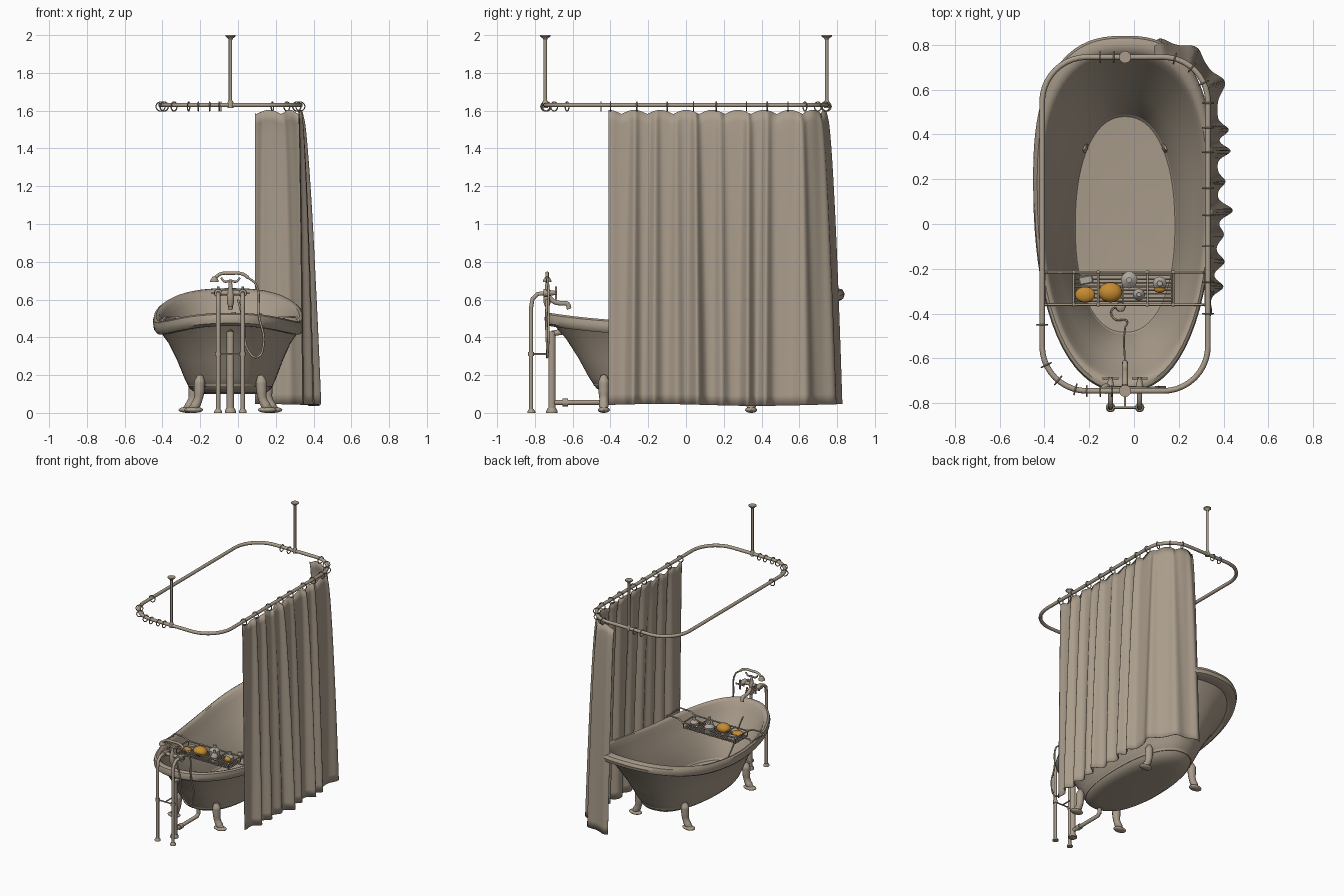
import bpy, bmesh, math
from mathutils import Vector, Matrix

if "Cube" in bpy.data.objects:
    bpy.data.objects.remove(bpy.data.objects["Cube"])

def mat(name, c):
    m = bpy.data.materials.new(name)
    m.diffuse_color = (*c, 1)
    m.use_nodes = True
    m.node_tree.nodes["Principled BSDF"].inputs["Base Color"].default_value = m.diffuse_color
    return m
BEIGE = mat("warm_beige", (.40, .335, .26))
ORANGE = mat("orange_sponge", (.56, .26, .03))
GREY = mat("pale_soap", (.42, .39, .34))
CX = -.04  # centre line of tub and rail

def finish(bm, name, m=BEIGE):
    bmesh.ops.recalc_face_normals(bm, faces=bm.faces)
    me = bpy.data.meshes.new(name)
    bm.to_mesh(me); bm.free()
    ob = bpy.data.objects.new(name, me)
    me.materials.append(m)
    bpy.context.collection.objects.link(ob)
    return ob

def tube(name, pts, r, smooth=False, cyclic=False, radii=None, m=BEIGE, res=3):
    cu = bpy.data.curves.new(name, 'CURVE')
    cu.dimensions = '3D'; cu.bevel_depth = r; cu.bevel_resolution = res
    cu.use_fill_caps = True; cu.resolution_u = 6
    sp = cu.splines.new('BEZIER' if smooth else 'POLY')
    P = sp.bezier_points if smooth else sp.points
    P.add(len(pts) - 1)
    for i, p in enumerate(pts):
        P[i].co = p if smooth else (*p, 1)
        P[i].radius = radii[i] if radii else 1
        if smooth:
            P[i].handle_left_type = P[i].handle_right_type = 'AUTO'
    sp.use_cyclic_u = cyclic
    ob = bpy.data.objects.new(name, cu)
    bpy.context.collection.objects.link(ob)
    cu.materials.append(m)
    bpy.ops.object.select_all(action='DESELECT')
    ob.select_set(True); bpy.context.view_layer.objects.active = ob
    bpy.ops.object.convert(target='MESH')
    return ob

def loft(rings):
    bm = bmesh.new()
    V = [[bm.verts.new(p) for p in ring] for ring in rings]
    n = len(V[0])
    for a, b in zip(V, V[1:]):
        for i in range(n):
            bm.faces.new((a[i], a[(i+1) % n], b[(i+1) % n], b[i]))
    bm.faces.new(V[0]); bm.faces.new(V[-1])
    return bm

def lathe(name, prof, loc, axis='Z', m=BEIGE, n=20):
    R = Matrix.Rotation(-math.pi/2, 3, 'X') if axis == 'Y' else Matrix.Identity(3)
    rings = [[Vector(loc) + R @ Vector((r*math.cos(2*math.pi*i/n), r*math.sin(2*math.pi*i/n), z))
              for i in range(n)] for r, z in prof]
    return finish(loft(rings), name, m)

def ball(name, loc, size, m=BEIGE):
    bm = bmesh.new()
    bmesh.ops.create_uvsphere(bm, u_segments=20, v_segments=12, radius=1)
    bmesh.ops.transform(bm, matrix=Matrix.Translation(loc) @ Matrix.Diagonal((*size, 1)), verts=bm.verts)
    return finish(bm, name, m)

# --- slipper tub: one closed loft, outside then over the rolled rim to the inside
def rim_z(y):
    d = y + .15
    return .485 + (.045*(d/.6)**2 if d < 0 else .175*(d/.99)**1.8)
PROFILE = [(-.5, 0, 0), (-.25, .015, 0), (-.08, .07, 0), (.07, .2, 0), (.3, .45, 0), (.55, .68, 0),
           (.78, 1, -.07), (.9, 1, -.07), (.98, 1, -.055), (1, 1, -.03), (.97, 1, -.008), (.9, 1, 0),
           (.82, 1, -.005), (.76, 1, -.02), (.69, 1, -.06), (.46, .66, 0), (.22, .42, 0), (.03, .21, 0),
           (-.03, .1, 0), (-.5, .08, 0)]
def superellipse(c, s, e):
    r = (abs(c)**e + abs(s)**e)**(-1/e)
    return c*r, s*r
def tub_ring(u, v, dz, n=80):
    out = []
    for i in range(n):
        a = 2*math.pi*i/n
        c, s = math.cos(a), math.sin(a)
        ex, ey = superellipse(c, s, 2.3 if s < 0 else 2.55)
        bx, by = superellipse(c, s, 2.25)
        rx, ry = (.41 if c < 0 else .395)*ex, .2 + (.95 if s < 0 else .64)*ey
        x, y = .23*bx*(1-u) + rx*u, .495*by*(1-u) + ry*u
        out.append((CX + x, y, .1 + v*(rim_z(ry) - .1) + dz))
    return out
finish(loft([tub_ring(*p) for p in PROFILE]), "tub")

# --- claw feet
for sx in (-1, 1):
    for y, o in ((-.435, -.02), (.345, .01)):
        w = "front" if y < 0 else "back"
        f = lambda d, z: (CX + sx*(d + o), y, z)
        tube(f"{w}_foot", [f(.178, .2), f(.183, .165), f(.185, .115), f(.19, .075), f(.21, .035), f(.235, .016)],
             .03, True, radii=[.5, 1, .95, .8, .85, .5])
        ball(f"{w}_foot_paw", f(.215, .016), (.05, .032, .016))

# --- rail as rounded rectangle, ceiling posts and rings
rail = []
for k, (sx, sy) in enumerate(((1, 1), (-1, 1), (-1, -1), (1, -1))):
    for i in range(11):
        a = math.pi/2*(k + i/10)
        rail.append((CX + sx*.17 + .2*math.cos(a), sy*.545 + .2*math.sin(a), 1.63))
tube("curtain_rail", rail, .0125, cyclic=True)
for y in (-.745, .745):
    tube("ceiling_post", [(CX, y, 1.63), (CX, y, 1.99)], .009)
    lathe("ceiling_flange", [(.01, 1.975), (.014, 1.983), (.027, 1.993), (.027, 2)], (CX, y, 0))
    lathe("post_socket", [(.015, 1.615), (.015, 1.645), (.011, 1.655)], (CX, y, 0))

def ring(x, y, tangent):
    t = Vector((math.cos(tangent), math.sin(tangent), 0))
    s = Vector((-t.y, t.x, 0))
    c = Vector((x, y, 1.622))
    pts = [c + .024*(s*math.cos(a) + Vector((0, 0, math.sin(a)))) for a in
           [2*math.pi*i/20 for i in range(20)]]
    tube("curtain_ring", pts, .0035, cyclic=True, res=1)
for y in (-.4, -.26, -.1, .04, .16, .32, .43, .54):
    ring(.33, y, math.pi/2)
ring(-.41, -.45, math.pi/2)
for x in (-.15, -.09):
    ring(x, .745, 0)
for x in (-.21, -.15, -.1):
    ring(x, -.745, 0)
for deg in (25, 50, 75):
    a = math.radians(deg)
    ring(.13 + .2*math.cos(a), .545 + .2*math.sin(a), a + math.pi/2)
for deg in (205, 230, 255):
    a = math.radians(deg)
    ring(-.21 + .2*math.cos(a), -.545 + .2*math.sin(a), a + math.pi/2)

# --- pleated curtain following the rail round the back corner
def path(d):
    if d < .955:
        return Vector((.33, -.41 + d, 0)), Vector((1, 0, 0))
    a = (d - .955)/.2
    if a < math.pi/2:
        n = Vector((math.cos(a), math.sin(a), 0))
        return Vector((.13, .545, 0)) + .2*n, n
    return Vector((.13 - .2*(a - math.pi/2), .745, 0)), Vector((0, 1, 0))
# pleats: distance along the rail, height
PLEATS = [(.02, .01), (.14, .05), (.25, .045), (.36, .03), (.46, .068), (.59, .035), (.74, .058), (.84, .05),
          (1.02, .045), (1.15, .025), (1.27, .022)]
L, NS, NZ = 1.31, 260, 28
bm = bmesh.new()
grid = []
for j in range(NZ + 1):
    t = j/NZ
    row = []
    for i in range(NS + 1):
        d = i/NS*L
        p, n = path(d)
        dd = d + .012*t*math.sin(9*d)
        pleat = sum(h*math.exp(-((dd - c)/(.02 + .012*t))**2) for c, h in PLEATS)
        base = .043*min(1, .15 + d/.45) + .018*max(0, min(1, (d - 1.0)/.15))
        off = base*t**.5 + pleat*(.3 + .7*t**.7) - .008*(1 - t)
        top = 1.582 + .022*abs(math.cos(math.pi*d/.137))
        q = p + n*off
        row.append(bm.verts.new((q.x, q.y, top*(1 - t) + (.042 + .005*math.sin(6*d))*t)))
    grid.append(row)
for a, b in zip(grid, grid[1:]):
    for i in range(NS):
        bm.faces.new((a[i], a[i+1], b[i+1], b[i]))
curtain = finish(bm, "curtain")
curtain.modifiers.new("thickness", 'SOLIDIFY').thickness = .003

# --- standpipes, brace and drain
for x in (-.105, .025):
    tube("standpipe", [(x, -.82, .01), (x, -.82, .3), (x, -.82, .56), (x, -.812, .605), (x, -.785, .63),
                       (x, -.73, .635)], .0115)
    lathe("standpipe_foot", [(.021, 0), (.021, .008), (.013, .02)], (x, -.819, 0))
    lathe("pipe_collar", [(.016, .3), (.016, .322)], (x, -.82, 0))
    # cross handles
    lathe("valve_body", [(.02, -.02), (.022, .0), (.014, .02), (.01, .05)], (x, -.735, .635), 'Y')
    tube("valve_handle", [(x - .035, -.688, .635), (x + .035, -.688, .635)], .006)
    tube("valve_handle", [(x, -.688, .6), (x, -.688, .67)], .006)
tube("standpipe_brace", [(-.105, -.82, .311), (.025, -.82, .311)], .005)
tube("drain_brace", [(CX, -.82, .311), (CX, -.71, .311)], .005)
tube("drain_pipe", [(CX, -.71, 0), (CX, -.71, .43)], .02)
lathe("drain_foot", [(.03, 0), (.03, .01), (.022, .025)], (CX, -.71, 0))
tube("drain_trap", [(CX, -.71, .055), (CX, -.44, .055), (CX, -.42, .07), (CX, -.42, .11)], .014)
lathe("drain_nut", [(.02, -.015), (.02, .015)], (CX, -.64, .055), 'Y')
tube("overflow_elbow", [(CX, -.71, .42), (CX, -.65, .43)], .016)

# --- mixer tap, spout, handset and hose
tube("mixer_bar", [(-.125, -.735, .635), (.045, -.735, .635)], .013)
tube("spout", [(CX, -.735, .625), (CX, -.7, .59), (CX, -.66, .58), (CX, -.63, .578), (CX, -.618, .55)],
     .013, True)
lathe("mixer_base", [(.01, .56), (.018, .58), (.02, .63), (.012, .66), (.008, .7)], (CX, -.735, 0))
tube("handset_cradle", [(-.09, -.735, .715), (-.07, -.735, .695), (CX, -.735, .7), (-.01, -.735, .695),
                        (.01, -.735, .715)], .006, True)
tube("handset", [(-.12, -.735, .715), (-.095, -.735, .735), (CX, -.735, .739), (.025, -.735, .735),
                 (.055, -.735, .715)], .009, True)
lathe("handset_head", [(.023, .692), (.023, .7), (.009, .722)], (-.125, -.735, 0))
tube("shower_hose", [(.055, -.735, .715), (.095, -.73, .68), (.11, -.728, .52), (.135, -.73, .36),
                     (.1, -.735, .295), (.055, -.735, .33), (.03, -.74, .48), (0, -.738, .6)], .006, True)

# --- plug and chain
tube("plug_chain", [(CX, -.63, .43), (-.042, -.58, .375), (-.045, -.525, .285), (-.04, -.465, .2),
                    (-.035, -.43, .15), (-.085, -.425, .145), (-.1, -.385, .145), (-.06, -.37, .148)], .004, True)
lathe("plug", [(.022, .13), (.02, .148), (.006, .155)], (-.06, -.37, 0))

# --- wire bath tray
for y in (-.36, -.215):
    tube("tray_rail", [(-.4, y, .49), (-.385, y, .508), (-.31, y, .505), (-.27, y, .485), (.175, y, .485),
                       (.215, y, .505), (.305, y, .508), (.32, y, .49)], .0055)
    tube("tray_lower_rail", [(-.27, y, .485), (-.265, y, .447), (.17, y, .447), (.175, y, .485)], .004)
for x in (-.4, -.27, -.16, .06, .175, .32):
    z = .49 if abs(x - CX) > .3 else .485
    tube("tray_cross_rod", [(x, -.36, z), (x, -.215, z)], .005)
    for y in (-.36, -.215):
        ball("tray_knob", (x, y, z), (.009, .009, .009))
for i in range(8):
    y = -.345 + i*.0165
    tube("tray_slat", [(-.268, y, .447), (.173, y, .447)], .0035, res=1)
for x in (-.265, -.16, -.05, .06, .17):
    tube("tray_under_rod", [(x, -.36, .443), (x, -.215, .443)], .004)

# --- toiletries
ball("flat_sponge", (-.218, -.315, .47), (.045, .035, .018), ORANGE)
ball("round_sponge", (-.105, -.305, .485), (.053, .045, .035), ORANGE)
bm = bmesh.new()
bmesh.ops.create_cube(bm, size=1, matrix=Matrix.Translation((-.215, -.25, .465)) @
                      Matrix.Rotation(.2, 4, 'Z') @ Matrix.Diagonal((.065, .04, .026, 1)))
bmesh.ops.bevel(bm, geom=bm.edges[:], offset=.006, segments=3, affect='EDGES')
finish(bm, "soap_bar", GREY)
lathe("soap_jar", [(.03, .45), (.037, .46), (.037, .495), (.02, .51), (.012, .515), (.012, .535)],
      (-.022, -.25, 0), m=GREY)
lathe("small_bottle", [(.025, .45), (.027, .48), (.02, .5), (.01, .51), (.01, .53)], (.022, -.315, 0), m=GREY)
lathe("round_bottle", [(.02, .45), (.03, .465), (.03, .485), (.012, .505), (.012, .525)],
      (.115, -.265, 0), m=GREY)
ball("small_sponge", (.115, -.29, .475), (.026, .018, .02), ORANGE)

bpy.ops.object.select_all(action='SELECT')
bpy.context.view_layer.objects.active = curtain
bpy.ops.object.shade_smooth_by_angle(angle=math.radians(40))
